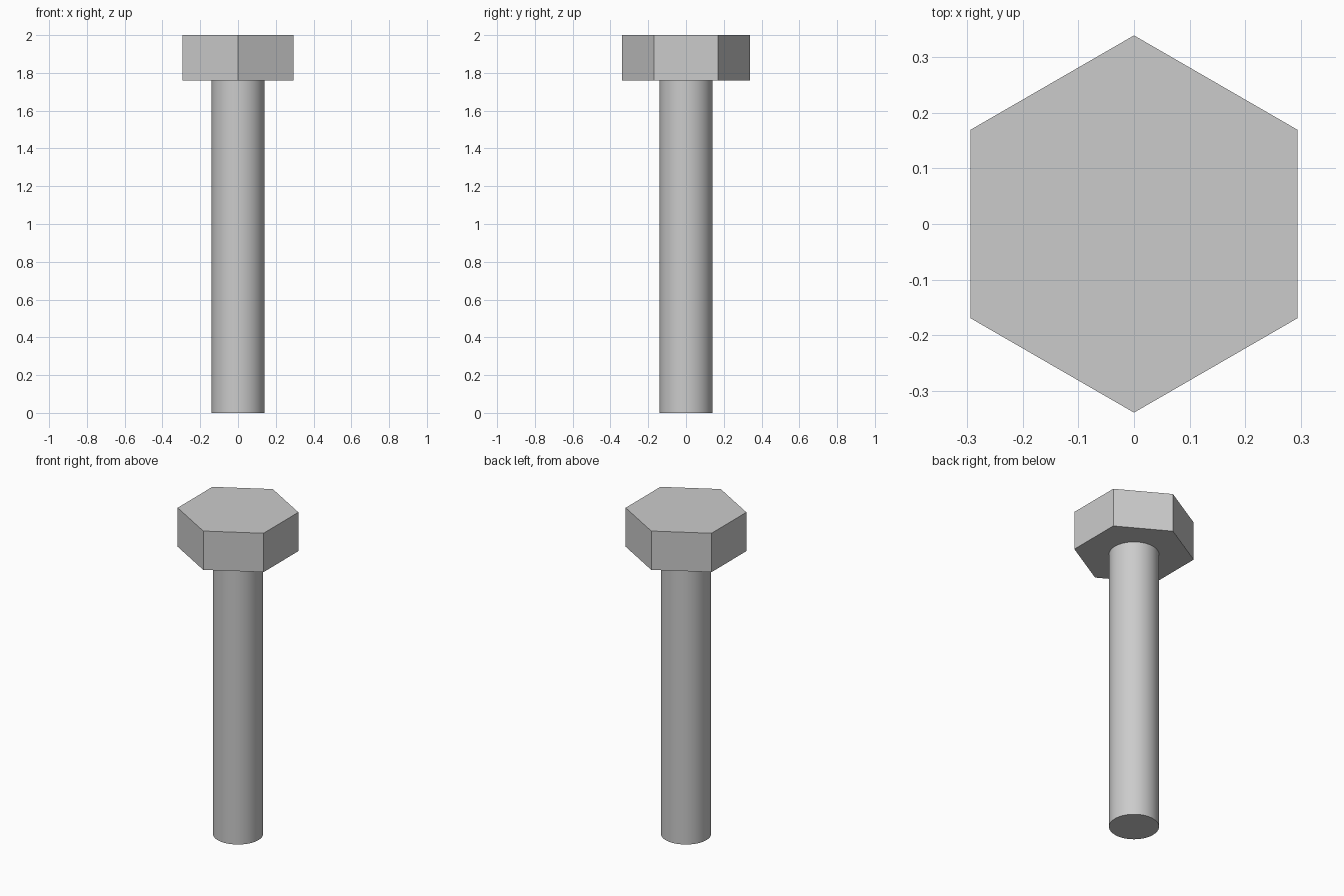
import bpy, bmesh, math

cube = bpy.data.objects.get("Cube")
if cube:
    bpy.data.objects.remove(cube, do_unlink=True)

HEIGHT = 2.0
HEAD_BASE = 1.76
HEAD_RADIUS = 0.339    # centre to corner
SHANK_RADIUS = 0.14

# Plain grey metal
steel = bpy.data.materials.new("grey_steel")
steel.use_nodes = True
grey = (0.6, 0.6, 0.6, 1.0)
steel.diffuse_color = grey
steel.node_tree.nodes["Principled BSDF"].inputs["Base Color"].default_value = grey


def prism(name, sides, radius, bottom, top):
    """Upright prism with a corner on the y axis."""
    bpy.ops.mesh.primitive_cylinder_add(
        vertices=sides, radius=radius, depth=top - bottom,
        location=(0, 0, (bottom + top) / 2))
    part = bpy.context.object
    part.name = part.data.name = name
    part.data.materials.append(steel)
    return part


# Hexagonal head, flat shaded
prism("hex_head", 6, HEAD_RADIUS, HEAD_BASE, HEIGHT)

# Round shank, smooth sides with a sharp rim
shank = prism("shank", 64, SHANK_RADIUS, 0, HEAD_BASE)
bpy.ops.object.shade_smooth_by_angle(angle=math.radians(30))

# Open the shank where it meets the head
bm = bmesh.new()
bm.from_mesh(shank.data)
hidden = [f for f in bm.faces if f.normal.z > 0.9]
bmesh.ops.delete(bm, geom=hidden, context='FACES')
bm.to_mesh(shank.data)
bm.free()
